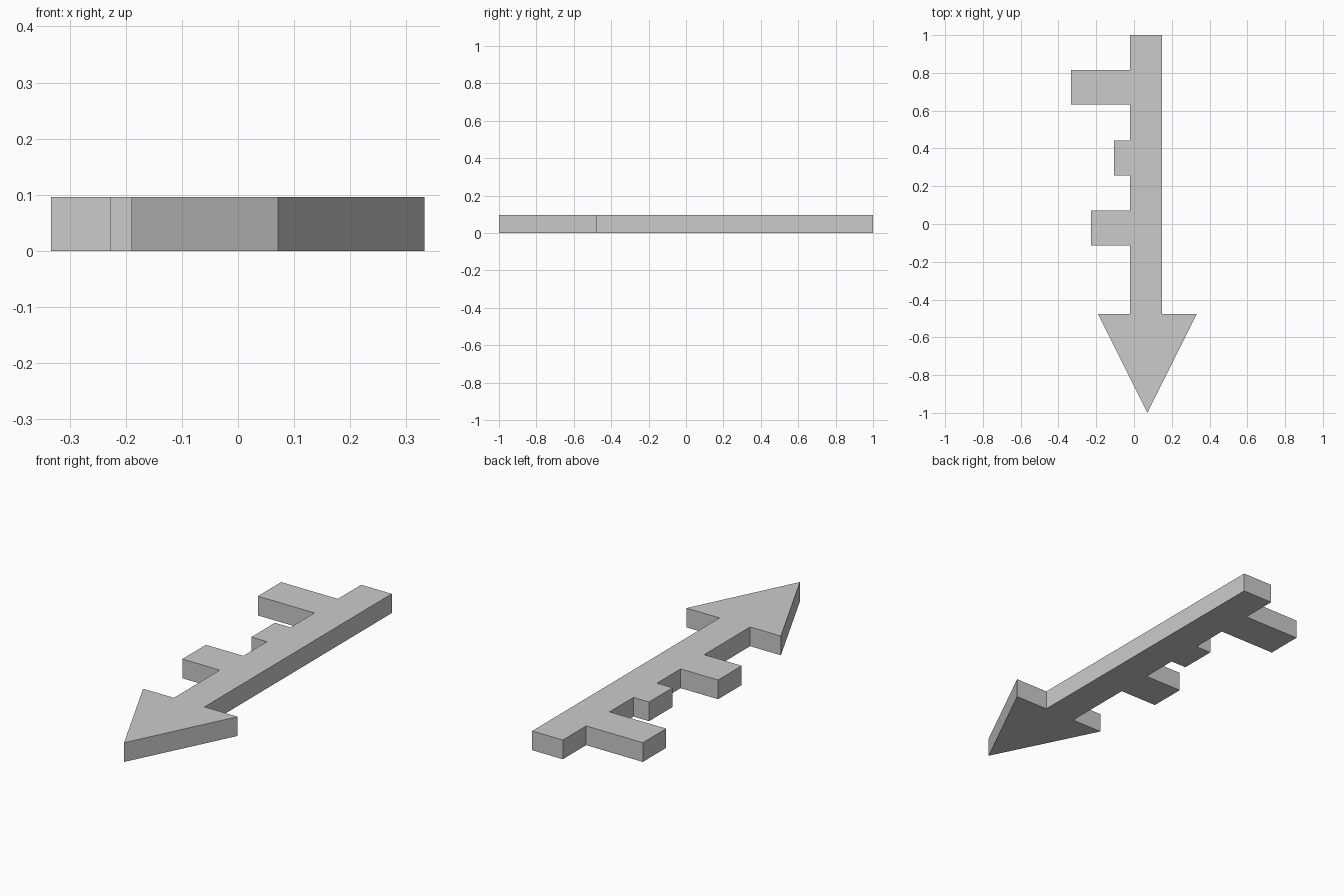
import bpy
import bmesh

if "Cube" in bpy.data.objects:
    bpy.data.objects.remove(bpy.data.objects["Cube"])

HEIGHT = 0.096
SHAFT_LEFT, SHAFT_RIGHT = -0.02, 0.149
NECK_Y = -0.477


def extrude_profile(name, points):
    """Make a flat plate from a closed outline, standing on z = 0."""
    bm = bmesh.new()
    face = bm.faces.new([bm.verts.new((x, y, 0)) for x, y in points])
    top = bmesh.ops.extrude_face_region(bm, geom=[face], use_keep_orig=True)
    verts = [v for v in top["geom"] if isinstance(v, bmesh.types.BMVert)]
    bmesh.ops.translate(bm, verts=verts, vec=(0, 0, HEIGHT))
    bmesh.ops.recalc_face_normals(bm, faces=bm.faces)
    mesh = bpy.data.meshes.new(name)
    bm.to_mesh(mesh)
    bm.free()
    obj = bpy.data.objects.new(name, mesh)
    bpy.context.collection.objects.link(obj)
    return obj


# Shaft with three square teeth: (outer x, upper y, lower y)
teeth = [(-0.333, 0.816, 0.632), (-0.106, 0.443, 0.257), (-0.227, 0.071, -0.115)]
outline = [(SHAFT_RIGHT, NECK_Y), (SHAFT_RIGHT, 1.0), (SHAFT_LEFT, 1.0)]
for x, upper, lower in teeth:
    outline += [(SHAFT_LEFT, upper), (x, upper), (x, lower), (SHAFT_LEFT, lower)]
outline.append((SHAFT_LEFT, NECK_Y))
extrude_profile("toothed_shaft", outline)

# Triangular arrow head
extrude_profile("arrow_head", [(-0.19, NECK_Y), (0.071, -1.0), (0.332, NECK_Y)])
